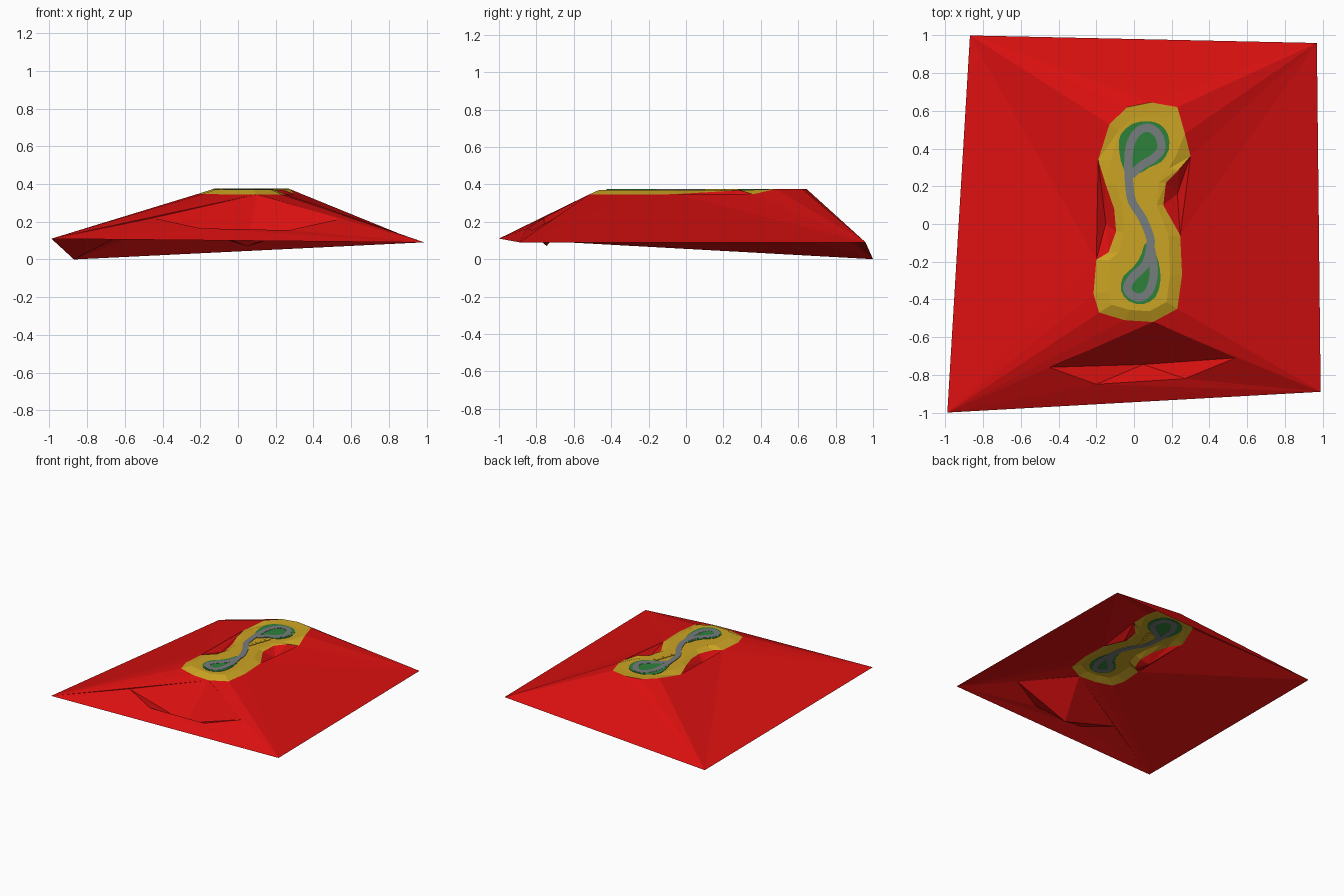
import bpy, bmesh
from mathutils import Vector

cube = bpy.data.objects.get("Cube")
if cube:
    bpy.data.objects.remove(cube, do_unlink=True)


def material(name, colour):
    mat = bpy.data.materials.new(name)
    mat.use_nodes = True
    mat.diffuse_color = (*colour, 1)
    mat.node_tree.nodes["Principled BSDF"].inputs["Base Color"].default_value = (*colour, 1)
    return mat


red = material("red_slope", (0.7, 0.005, 0.005))
yellow = material("yellow_sand", (0.6, 0.37, 0.017))
green = material("green_grass", (0.027, 0.22, 0.045))
grey = material("grey_road", (0.18, 0.2, 0.2))


def finish(name, bm, mat):
    """Turn a bmesh into a flat shaded object of one colour."""
    bmesh.ops.remove_doubles(bm, verts=bm.verts, dist=0.0001)
    bmesh.ops.recalc_face_normals(bm, faces=bm.faces)
    mesh = bpy.data.meshes.new(name)
    bm.to_mesh(mesh)
    bm.free()
    mesh.materials.append(mat)
    obj = bpy.data.objects.new(name, mesh)
    bpy.context.collection.objects.link(obj)
    return obj


def face(bm, points):
    return bm.faces.new([bm.verts.new(p) for p in points])


def fan(bm, centre, points):
    """Triangles from one point to each step along a chain."""
    for a, b in zip(points, points[1:]):
        face(bm, (centre, a, b))


def thicken(obj, amount):
    mod = obj.modifiers.new("thickness", "SOLIDIFY")
    mod.thickness = amount
    mod.offset = 0


def smooth_path(points, closed, steps=5):
    """Sample a smooth spline through the given points."""
    count = len(points)
    pts = [Vector(p) for p in points]

    def pick(i):
        return pts[i % count] if closed else pts[max(0, min(count - 1, i))]

    result = []
    for i in range(count if closed else count - 1):
        p, a, b, q = (pick(i + k) for k in (-1, 0, 1, 2))
        for s in range(steps):
            t = s / steps
            result.append(0.5 * (2 * a + (b - p) * t + (2 * p - 5 * a + 4 * b - q) * t * t
                                 + (3 * a - p - 3 * b + q) * t ** 3))
    if not closed:
        result.append(pts[-1])
    return result


# Rim of the plateau, clockwise from the back
LEVEL = 0.371
rim_plan = [
    (.09, .645), (.23, .62), (.27, .48), (.3, .36), (.24, .29), (.17, .22),
    (.155, .1), (.2, .02), (.245, -.06), (.255, -.27), (.23, -.45), (.1, -.52),
    (-.05, -.51), (-.185, -.47), (-.215, -.37), (-.2, -.19), (-.135, -.15),
    (-.095, -.04), (-.105, .08), (-.15, .21), (-.19, .34), (-.13, .53), (-.035, .62)]


def rim_height(x, y):
    if abs(x - 0.04) > 0.22 and y < 0.4:
        return 0.347
    return 0.345 + 0.03 * max(0, min(1, (y + 0.1) / 0.5))


rim = [Vector((x, y, rim_height(x, y))) for x, y in rim_plan]

# Sandy plateau: sloping border and level middle
bm = bmesh.new()
inner = []
for p in rim:
    spine = Vector((0.04, max(-0.33, min(0.42, p.y)), LEVEL))
    q = p.lerp(spine, 0.3)
    q.z = LEVEL
    inner.append(q)
for i in range(len(rim)):
    j = (i + 1) % len(rim)
    fan(bm, rim[i], (rim[j], inner[j], inner[i]))
middle = face(bm, inner)
bmesh.ops.triangulate(bm, faces=[middle])
finish("sandy_plateau", bm, yellow)

# Red slopes: fans from the four corners to the rim
back_right = Vector((-.87, 1, 0))
back_left = Vector((.97, .96, .09))
front_left = Vector((.99, -.89, .09))
front_right = Vector((-.99, -1, .11))
bm = bmesh.new()
fan(bm, back_left, [*rim[0:4], rim[8]])
fan(bm, front_left, rim[8:12])
fan(bm, front_right, rim[11:16])
fan(bm, back_right, [rim[15], *rim[20:], rim[0]])
face(bm, (front_right, back_right, rim[15]))
face(bm, (back_right, back_left, rim[0]))
face(bm, (back_left, front_left, rim[8]))

# Gullies beside the narrow waist
fan(bm, Vector((.23, .16, .3)), [*rim[3:9], rim[3]])
fan(bm, Vector((-.15, 0, .31)), [*rim[15:21], rim[15]])

# Front hollow, sunk below the slope
apex = rim[11]
side_a = Vector((-.45, -.76, .22))
lip_a = Vector((-.2, -.85, .165))
lip_b = Vector((.27, -.82, .155))
side_b = Vector((.54, -.71, .215))
fan(bm, Vector((.05, -.745, .07)), [apex, side_a, lip_a, lip_b, side_b, apex])
fan(bm, front_right, [apex, side_a, lip_a, front_left])
fan(bm, front_left, [lip_a, lip_b, side_b, apex])
finish("red_slopes", bm, red)


# Two grass patches
def patch(name, outline):
    bm = bmesh.new()
    points = smooth_path(outline, True, 2)
    whole = face(bm, [(p.x, p.y, LEVEL) for p in points])
    bmesh.ops.triangulate(bm, faces=[whole])
    thicken(finish(name, bm, green), 0.006)


patch("back_grass", [
    (-.08, .4), (-.07, .475), (-.01, .53), (.065, .545), (.135, .53), (.18, .475),
    (.185, .395), (.145, .33), (.08, .3), (.03, .27), (-.05, .28)])
patch("front_grass", [
    (.09, -.1), (.13, -.2), (.14, -.3), (.115, -.385), (.05, -.425), (-.025, -.41),
    (-.068, -.355), (-.058, -.28), (0, -.225), (.04, -.16), (.055, -.11)])

# Winding road with a loop at each end
road_line = smooth_path([
    (.09, -.13), (.105, -.26), (.08, -.355), (.03, -.39), (-.02, -.37), (-.035, -.33),
    (0, -.275), (.06, -.215), (.085, -.13), (.085, -.07), (.045, .03), (-.01, .12),
    (-.025, .21), (-.03, .32), (-.02, .42), (.02, .49), (.08, .51), (.13, .47),
    (.145, .4), (.105, .35), (.04, .31), (-.015, .26)], False)
bm = bmesh.new()
edges = []
for i, p in enumerate(road_line):
    along = road_line[min(i + 1, len(road_line) - 1)] - road_line[max(i - 1, 0)]
    side = Vector((-along.y, along.x)).normalized() * 0.022
    edges.append([Vector((*(p + side), LEVEL)), Vector((*(p - side), LEVEL))])
for (a, b), (c, d) in zip(edges, edges[1:]):
    face(bm, (a, b, d, c))
thicken(finish("winding_road", bm, grey), 0.009)

# Small sand steps beside the road
for i in range(5):
    bm = bmesh.new()
    x, y = 0.025 + 0.013 * i, 0.12 + 0.036 * i
    face(bm, [(x + dx, y + dy, LEVEL) for dx, dy in
              ((-.018, -.015), (.012, -.02), (.02, .015), (-.01, .02))])
    thicken(finish(f"sand_step_{i + 1}", bm, yellow), 0.008)
